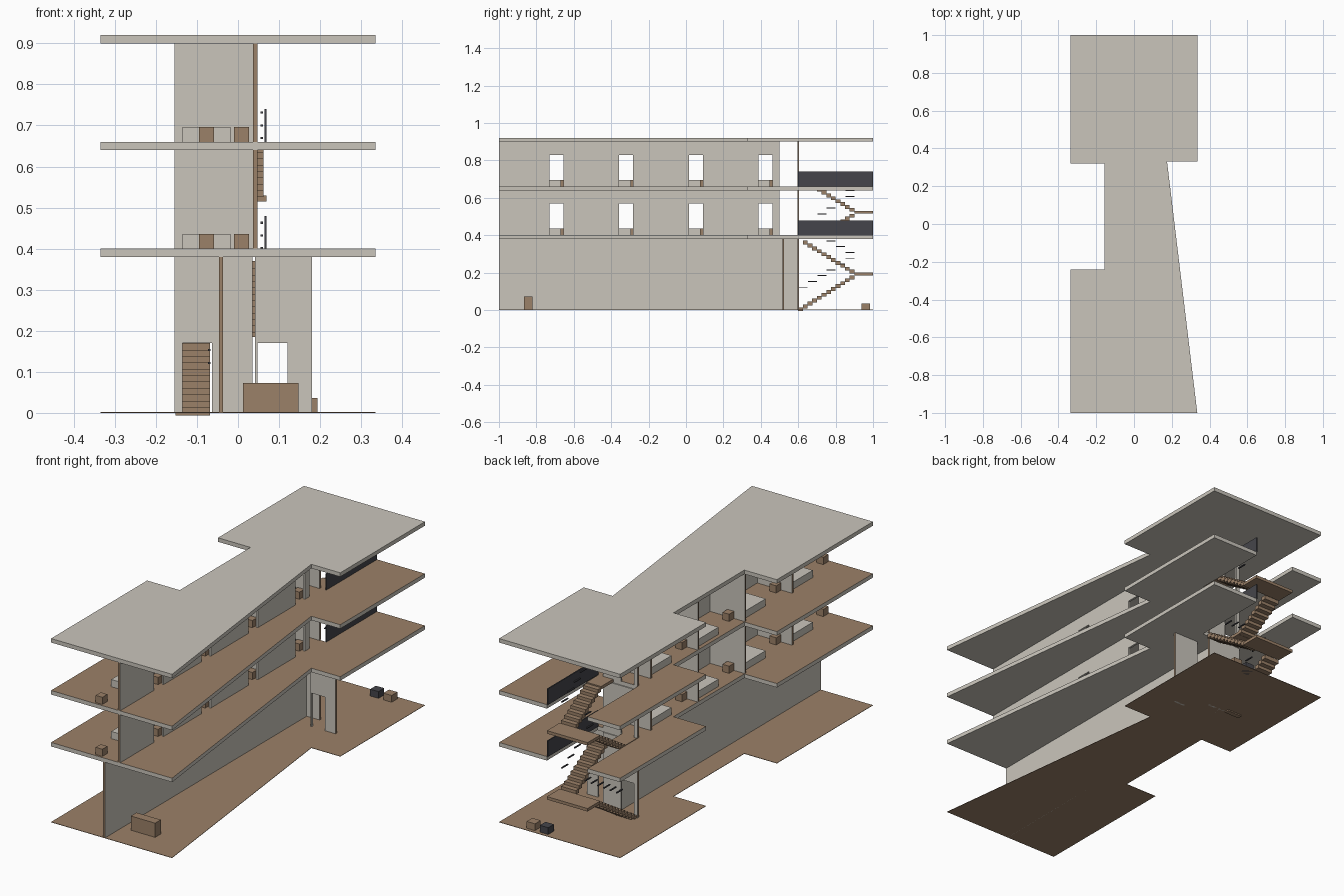
import bpy
import bmesh
from mathutils import Vector

cube = bpy.data.objects.get("Cube")
if cube:
    bpy.data.objects.remove(cube)


def make_material(name, rgb):
    mat = bpy.data.materials.new(name)
    mat.use_nodes = True
    mat.diffuse_color = (*rgb, 1)
    mat.node_tree.nodes["Principled BSDF"].inputs["Base Color"].default_value = (*rgb, 1)
    return mat


CONCRETE = make_material("concrete", (0.59, 0.56, 0.50))
WOOD = make_material("wood brown", (0.33, 0.22, 0.14))
CHARCOAL = make_material("charcoal", (0.06, 0.06, 0.07))

STOREYS = [0.40, 0.66]      # upper floor levels
SLAB = 0.02
WALL = 0.01
TREAD, RISE = 0.025, 0.0155


def prism(name, points, offset, mats, rule=None):
    """Extrude a polygon by an offset; rule marks faces for the second material."""
    bm = bmesh.new()
    offset = Vector(offset)
    base = bm.faces.new([bm.verts.new(p) for p in points])
    if offset.length:
        ext = bmesh.ops.extrude_face_region(bm, geom=[base], use_keep_orig=True)
        moved = [g for g in ext["geom"] if isinstance(g, bmesh.types.BMVert)]
        bmesh.ops.translate(bm, verts=moved, vec=offset)
    bmesh.ops.recalc_face_normals(bm, faces=bm.faces)
    bm.normal_update()
    for f in bm.faces:
        if rule and rule(f):
            f.material_index = 1
    mesh = bpy.data.meshes.new(name)
    bm.to_mesh(mesh)
    bm.free()
    for m in mats:
        mesh.materials.append(m)
    obj = bpy.data.objects.new(name, mesh)
    bpy.context.collection.objects.link(obj)
    return obj


def box(name, x, y, z, mat):
    pts = [(x[0], y[0], z[0]), (x[1], y[0], z[0]), (x[1], y[1], z[0]), (x[0], y[1], z[0])]
    return prism(name, pts, (0, 0, z[1] - z[0]), [mat])


def slab(name, outline, top, thick, mats):
    pts = [(x, y, top - thick) for x, y in outline]
    return prism(name, pts, (0, 0, thick), mats, lambda f: f.normal.z > 0.5)


def wall(name, axis, span, at, z, doors=(), door_height=0.17):
    """Wall along x or y, doorways cut from its foot, brown outer ends."""
    a, b = span
    profile = [(a, z[0])]
    for d0, d1 in doors:
        profile += [(d0, z[0]), (d0, z[0] + door_height), (d1, z[0] + door_height), (d1, z[0])]
    profile += [(b, z[0]), (b, z[1]), (a, z[1])]
    k = 0 if axis == "x" else 1
    if k == 0:
        pts, off = [(s, at - WALL / 2, h) for s, h in profile], (0, WALL, 0)
    else:
        pts, off = [(at - WALL / 2, s, h) for s, h in profile], (WALL, 0, 0)

    def is_end(f):
        c = f.calc_center_median()[k]
        return abs(f.normal[k]) > 0.9 and min(abs(c - a), abs(c - b)) < 0.001
    return prism(name, pts, off, [CONCRETE, WOOD], is_end)


# Floor plates and roof
side_right = [(0.335, 1), (0.335, 0.33), (0.175, 0.33), (0.335, -1)]
side_left = [(-0.335, -1), (-0.335, -0.24), (-0.155, -0.24), (-0.155, 0.32),
             (-0.335, 0.32), (-0.335, 1)]
stair_void = [(-0.155, 1), (-0.155, 0.6), (0.07, 0.6), (0.07, 1)]
outline = side_right + side_left
slab("ground_floor", outline, 0.002, 0.002, [WOOD])
for i, top in enumerate(STOREYS):
    slab(f"upper_floor_{i + 1}", outline + stair_void, top, SLAB, [CONCRETE, WOOD])
slab("roof", outline, 0.92, SLAB, [CONCRETE])

# Ground storey walls
ground = (0, 0.38)
stair_door = [(-0.135, -0.063)]
wall("ground_spine_wall", "y", (-1, 0.595), -0.041, ground)
wall("ground_stair_wall", "x", (-0.155, 0.035), 0.6, ground, stair_door)
wall("entrance_wall", "x", (0.042, 0.18), 0.52, ground, [(0.047, 0.12)])

# Upper storey walls, rooms and furniture
PITCH = 0.3725
for i, z in enumerate(STOREYS):
    n = i + 1
    zs = (z, z + 0.24)
    doors = [(-0.73 + PITCH * r, -0.655 + PITCH * r) for r in range(4)]
    wall(f"corridor_wall_{n}", "y", (-1, 0.5), 0.042, zs, doors)
    wall(f"stair_wall_{n}", "x", (-0.155, 0.035), 0.6, zs, stair_door)
    for r in range(4):
        dy = PITCH * r
        tag = f"{n}_{r + 1}"
        wall(f"room_wall_{tag}", "x", (-0.155, 0.037), -0.622 + dy, zs)
        h = (z, z + 0.036)
        box(f"bed_{tag}", (-0.135, -0.018), (-0.81 + dy, -0.635 + dy), h, CONCRETE)
        box(f"stool_{tag}", (-0.095, -0.058), (-0.99 + dy, -0.95 + dy), h, WOOD)
        box(f"nightstand_{tag}", (-0.01, 0.027), (-0.67 + dy, -0.632 + dy), h, WOOD)
    box(f"balustrade_{n}", (0.064, 0.07), (0.6, 1), (z, z + 0.08), CHARCOAL)


# Stairs: up to a half landing, then back
UP_X, BACK_X = (-0.152, -0.068), (-0.02, 0.062)


def flight(name, xs, landing_z, count, direction, rail_x):
    for s in range(count):
        y = 0.9 - TREAD * s
        top = landing_z + direction * RISE * (s + 1)
        box(f"{name}_step_{s + 1}", xs, (y - TREAD, y), (top - 0.02, top), WOOD)
        if s % 2 == 0:
            rail = top + 0.09
            box(f"{name}_rail_{s + 1}", (rail_x - 0.003, rail_x + 0.003),
                (y - 0.048, y), (rail, rail + 0.005), CHARCOAL)


for n, (z, landing, steps) in enumerate([(0, 0.2, 12), (0.4, 0.53, 8)]):
    box(f"landing_{n}", (-0.155, 0.07), (0.9, 1), (landing - 0.015, landing), WOOD)
    flight(f"flight_up_{n}", UP_X, landing, steps, -1, -0.07)
    flight(f"flight_back_{n}", BACK_X, landing, min(steps, 11), 1, 0.058)
box("stair_foot_plate", UP_X, (0.6, 0.7), (0.385, 0.4), WOOD)
box("stair_head_plate", BACK_X, (0.6, 0.7), (0.645, 0.66), WOOD)

# Ground floor furniture
box("reception_desk", (0.012, 0.147), (-0.865, -0.82), (0, 0.073), WOOD)
box("brown_seat", (0.148, 0.194), (0.938, 0.983), (0, 0.036), WOOD)
box("dark_seat", (0.075, 0.121), (0.938, 0.983), (0, 0.036), CHARCOAL)
